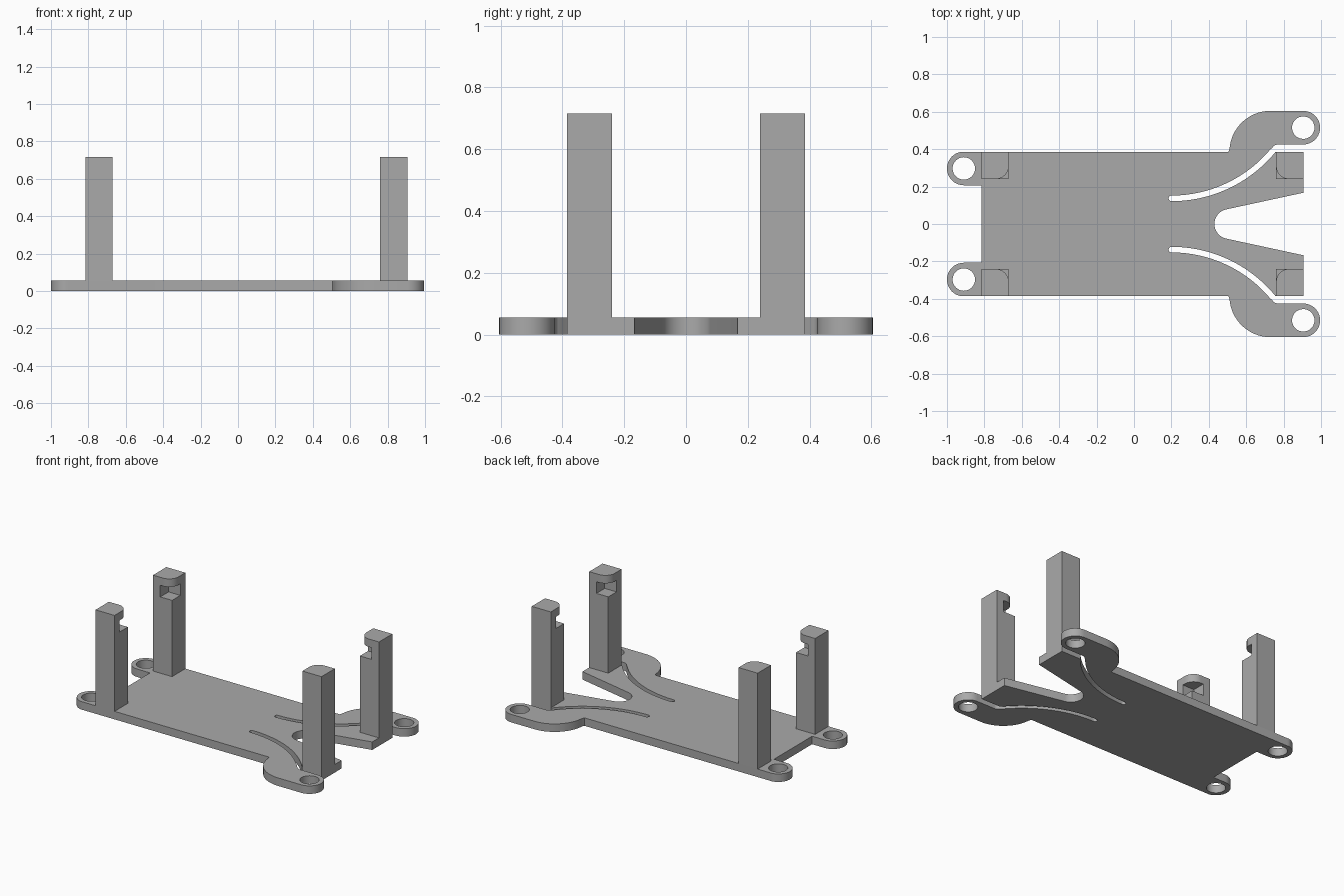
import bpy, bmesh
from math import sin, cos, radians, sqrt, asin, acos, degrees

cube = bpy.data.objects.get("Cube")
if cube:
    bpy.data.objects.remove(cube, do_unlink=True)

GREY = (0.40, 0.40, 0.40, 1)
mat = bpy.data.materials.new("plain_grey")
mat.use_nodes = True
mat.diffuse_color = GREY
mat.node_tree.nodes["Principled BSDF"].inputs["Base Color"].default_value = GREY

THICK = 0.055
TOP = 0.715
EDGE = 0.385      # half width of the plate
SIZE = 0.145      # side of a post


def arc(cx, cy, r, a0, a1, n=20):
    return [(cx + r * cos(radians(a0 + (a1 - a0) * i / n)),
             cy + r * sin(radians(a0 + (a1 - a0) * i / n))) for i in range(n + 1)]


def prism(name, loops, z0, z1):
    """Extrude a flat outline (first loop) with holes (other loops)."""
    curve = bpy.data.curves.new(name, "CURVE")
    curve.dimensions = "2D"
    curve.fill_mode = "BOTH"
    curve.extrude = (z1 - z0) / 2
    for loop in loops:
        spline = curve.splines.new("POLY")
        spline.points.add(len(loop) - 1)
        for point, (x, y) in zip(spline.points, loop):
            point.co = (x, y, 0, 1)
        spline.use_cyclic_u = True
    temp = bpy.data.objects.new(name + "_outline", curve)
    bpy.context.collection.objects.link(temp)
    mesh = bpy.data.meshes.new_from_object(
        temp.evaluated_get(bpy.context.evaluated_depsgraph_get()))
    bpy.data.objects.remove(temp, do_unlink=True)
    bm = bmesh.new()
    bm.from_mesh(mesh)
    bmesh.ops.remove_doubles(bm, verts=bm.verts, dist=0.0005)
    bmesh.ops.translate(bm, verts=bm.verts, vec=(0, 0, (z0 + z1) / 2))
    bmesh.ops.recalc_face_normals(bm, faces=bm.faces)
    bm.to_mesh(mesh)
    bm.free()
    mesh.name = name
    mesh.materials.clear()
    mesh.materials.append(mat)
    obj = bpy.data.objects.new(name, mesh)
    bpy.context.collection.objects.link(obj)
    return obj


def smooth(obj):
    bpy.ops.object.select_all(action="DESELECT")
    obj.select_set(True)
    bpy.context.view_layer.objects.active = obj
    bpy.ops.object.shade_smooth_by_angle(angle=radians(30))


# Base plate: back half of the outline, then mirrored
BACK_LUG = (-0.91, 0.297)
FORK_LUG = (0.905, 0.515)
SLOT = (0.20, 0.842)
half = [(-0.815, 0.207)]
half += arc(*BACK_LUG, 0.09, 270, 90)
half[-1] = (BACK_LUG[0], EDGE)
half += [(0.505, EDGE)]
half += arc(0.73, EDGE, 0.22, 180, 90)[1:]
half += arc(*FORK_LUG, 0.09, 90, -90)
half += arc(0.77, 0.39, 0.035, 90, 150, 6)          # root of the flexible arm
half += arc(*SLOT, 0.69, -40, -90, 28)              # curved slot, outer side
half += arc(0.20, 0.137, 0.015, 90, 270, 8)[1:-1]   # slot end
half += arc(*SLOT, 0.72, -90, -39.4, 28)            # curved slot, inner side
half += [(0.905, EDGE), (0.905, 0.167)]
half += arc(0.51, 0, 0.08, 102.5, 180, 12)          # central notch
outline = half + [(x, -y) for x, y in reversed(half[:-1])]
holes = [arc(x, s * y, 0.06, 0, 348.75, 31)
         for x, y in (BACK_LUG, FORK_LUG) for s in (1, -1)]
smooth(prism("base_plate", [outline] + holes, 0, THICK))


# Corner posts, each with a notch and a rounded hook facing inwards
def make_post(name, ox, oy, sx, sy):
    def place(pts):
        return [(ox + sx * x, oy + sy * y) for x, y in pts]
    far, r, over = SIZE, 0.07, SIZE + 0.02
    post = prism(name, [place([(0, 0), (far, 0), (far, far), (0, far)])], THICK, TOP)
    inner = SIZE - 0.09
    notch = prism("notch_cutter", [place([(inner, inner), (over, inner),
                                          (over, over), (inner, over)])], 0.58, 0.66)
    corner = [(over, far - r)] + arc(far - r, far - r, r, 0, 90, 12)
    corner += [(far - r, over), (over, over)]
    rounding = prism("rounding_cutter", [place(corner)], 0.65, TOP + 0.05)
    cutters = (notch, rounding)
    for cutter in cutters:
        cutter.hide_render = True
        mod = post.modifiers.new("cut", "BOOLEAN")
        mod.operation = "DIFFERENCE"
        mod.solver = "EXACT"
        mod.object = cutter
    bpy.context.view_layer.update()
    post.data = bpy.data.meshes.new_from_object(
        post.evaluated_get(bpy.context.evaluated_depsgraph_get()))
    post.modifiers.clear()
    for cutter in cutters:
        bpy.data.objects.remove(cutter, do_unlink=True)
    smooth(post)


for side, ox, sx in (("right", -0.815, 1), ("left", 0.905, -1)):
    for end, sy in (("front", 1), ("back", -1)):
        make_post(f"{end}_{side}_post", ox, -sy * EDGE, sx, sy)
